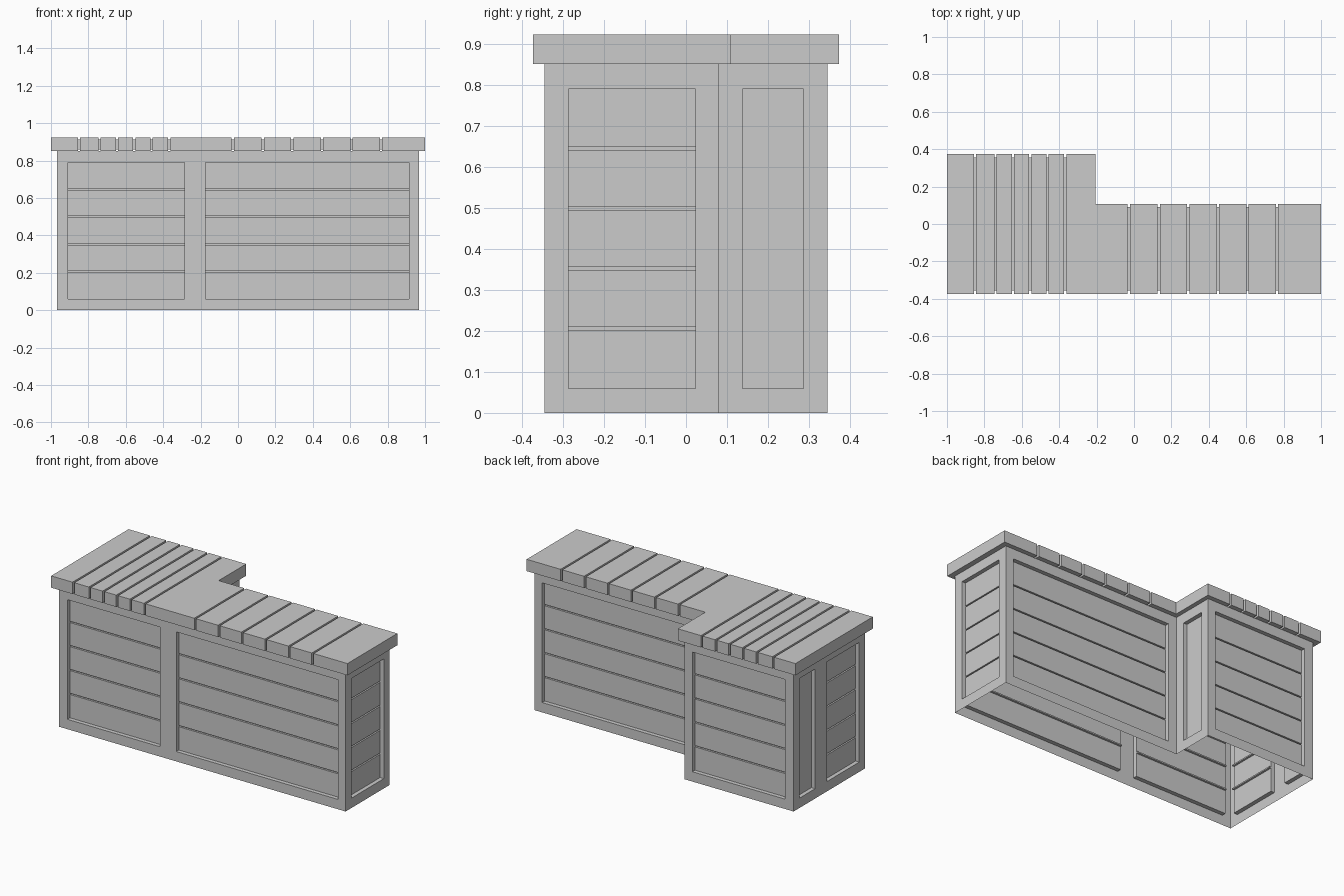
import bpy, bmesh
from mathutils import Vector

if "Cube" in bpy.data.objects:
    bpy.data.objects.remove(bpy.data.objects["Cube"])

BODY_TOP, LID_TOP = 0.85, 0.922
PANEL_Z0, PANEL_Z1 = 0.06, 0.79
RECESS, GROOVE, HALF_GAP = 0.025, 0.012, 0.004
SLAT_JOINTS = [0.206, 0.352, 0.498, 0.645]


def finish(bm, name):
    bmesh.ops.remove_doubles(bm, verts=bm.verts, dist=1e-5)
    bmesh.ops.dissolve_degenerate(bm, edges=bm.edges, dist=1e-5)
    mesh = bpy.data.meshes.new(name)
    bm.to_mesh(mesh)
    bm.free()
    obj = bpy.data.objects.new(name, mesh)
    bpy.context.collection.objects.link(obj)
    return obj


def wall(name, p0, p1, panels):
    """Framed wall from p0 to p1 (outside on the right hand);
    panels are (start, end, slatted) distances along the wall."""
    bm = bmesh.new()
    a, b = Vector((*p0, 0)), Vector((*p1, 0))
    length = (b - a).length
    d = (b - a) / length
    inward = Vector((-d.y, d.x, 0))

    def face(*pts):
        bm.faces.new([bm.verts.new(a + d * s + inward * depth + Vector((0, 0, z)))
                      for s, depth, z in pts])

    def flat(s0, s1, z0, z1):
        face((s0, 0, z0), (s1, 0, z0), (s1, 0, z1), (s0, 0, z1))

    # rails and stiles
    flat(0, length, 0, PANEL_Z0)
    flat(0, length, PANEL_Z1, BODY_TOP)
    edges = [0] + [v for p in panels for v in p[:2]] + [length]
    for s0, s1 in zip(edges[::2], edges[1::2]):
        flat(s0, s1, PANEL_Z0, PANEL_Z1)

    # recessed panels with grooves between slats
    for s0, s1, slatted in panels:
        prof = [(0, PANEL_Z0), (RECESS, PANEL_Z0)]
        for z in SLAT_JOINTS if slatted else []:
            deep = RECESS + GROOVE
            prof += [(RECESS, z - HALF_GAP), (deep, z - HALF_GAP),
                     (deep, z + HALF_GAP), (RECESS, z + HALF_GAP)]
        prof += [(RECESS, PANEL_Z1), (0, PANEL_Z1)]
        for (d0, z0), (d1, z1) in zip(prof, prof[1:]):
            face((s0, d0, z0), (s1, d0, z0), (s1, d1, z1), (s0, d1, z1))
        face(*[(s0, q, z) for q, z in prof])
        face(*[(s1, q, z) for q, z in reversed(prof)])
    return finish(bm, name)


# L-shaped body, open underneath
X, XS, Y0, YS, Y1 = 0.968, -0.232, -0.345, 0.08, 0.345
wall("front_wall", (-X, Y0), (X, Y0), [(0.058, 0.683, True), (0.793, 1.883, True)])
wall("right_wall", (X, Y0), (X, YS), [(0.058, 0.368, True)])
wall("back_wall_long", (X, YS), (XS, YS), [(0.053, 1.143, True)])
wall("step_wall", (XS, YS), (XS, Y1), [(0.058, 0.207, False)])
wall("back_wall_short", (XS, Y1), (-X, Y1), [(0.053, 0.678, True)])
wall("left_wall", (-X, Y1), (-X, Y0), [(0.058, 0.207, False), (0.322, 0.632, True)])

# plank top: rectangular section lofted along x, pinched at each joint
bm = bmesh.new()
LY0, LYS, LY1, LXS, GAP = -0.373, 0.108, 0.373, -0.206, 0.006
joints = [-0.85, -0.74, -0.647, -0.555, -0.463, -0.368,
          -0.028, 0.132, 0.29, 0.449, 0.607, 0.765]


def ring(x, back, dy=0.0, dz=0.0):
    y0, y1, z0, z1 = LY0 + dy, back - dy, BODY_TOP + dz, LID_TOP - dz
    return [bm.verts.new((x, y, z)) for y, z in
            ((y0, z0), (y1, z0), (y1, z1), (y0, z1))]


def joint_rings(x):
    back = LY1 if x < LXS else LYS
    return [ring(x + side * GAP, back, dy, dz) for side, dy, dz in
            ((-1, 0, 0), (-1, 0.018, 0.01), (1, 0.018, 0.01), (1, 0, 0))]


rings = [ring(-1, LY1)]
for j in joints:
    if j == joints[6]:
        rings += [ring(LXS, LY1), ring(LXS, LYS)]
    rings += joint_rings(j)
rings.append(ring(1, LYS))
for r, s in zip(rings, rings[1:]):
    for i in range(4):
        k = (i + 1) % 4
        bm.faces.new((r[i], s[i], s[k], r[k]))
bm.faces.new(rings[0])
bm.faces.new(rings[-1])
bmesh.ops.remove_doubles(bm, verts=bm.verts, dist=1e-5)
bmesh.ops.dissolve_degenerate(bm, edges=bm.edges, dist=1e-5)
bmesh.ops.recalc_face_normals(bm, faces=bm.faces)
finish(bm, "plank_top")
